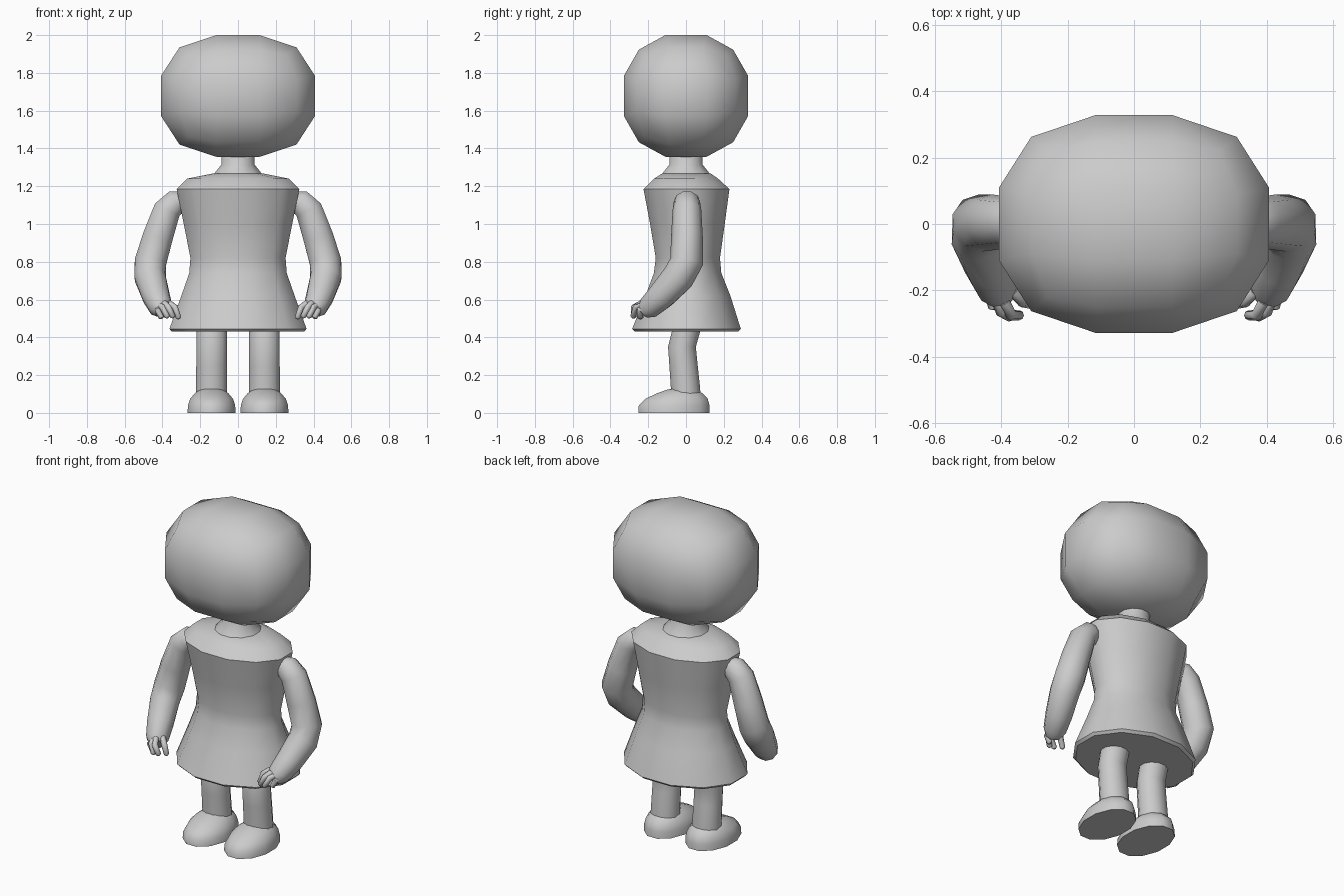
import bpy, bmesh, math
from mathutils import Vector

if "Cube" in bpy.data.objects:
    bpy.data.objects.remove(bpy.data.objects["Cube"])


def finish(name, bm, angle=50):
    bmesh.ops.recalc_face_normals(bm, faces=bm.faces)
    me = bpy.data.meshes.new(name)
    bm.to_mesh(me)
    bm.free()
    ob = bpy.data.objects.new(name, me)
    bpy.context.collection.objects.link(ob)
    bpy.ops.object.select_all(action='DESELECT')
    ob.select_set(True)
    bpy.context.view_layer.objects.active = ob
    bpy.ops.object.shade_smooth_by_angle(angle=math.radians(angle))
    return ob


def skin(bm, rings):
    """Bridge rings of points and cap both ends."""
    loops = [[bm.verts.new(p) for p in r] for r in rings]
    n = len(loops[0])
    for a, b in zip(loops, loops[1:]):
        for i in range(n):
            j = (i + 1) % n
            bm.faces.new((a[i], a[j], b[j], b[i]))
    bm.faces.new(loops[0][::-1])
    bm.faces.new(loops[-1])


def stack(rows, x=0, n=12):
    """Horizontal oval rings from rows of (z, half width, y min, y max)."""
    k = 1 / math.cos(math.pi / n)
    angs = [(i + .5) * 2 * math.pi / n for i in range(n)]
    return [[(x + rx * k * math.cos(a), (y0 + y1) / 2 + (y1 - y0) / 2 * k * math.sin(a), z)
             for a in angs] for z, rx, y0, y1 in rows]


def tube(path, n=10):
    """Round rings square to a path of (x, y, z, radius)."""
    pts = [Vector(p[:3]) for p in path]
    rings = []
    for i, p in enumerate(pts):
        t = (pts[min(i + 1, len(pts) - 1)] - pts[max(i - 1, 0)]).normalized()
        u = Vector((0, 1, 0))
        u = (u - t * u.dot(t)).normalized()
        v = t.cross(u)
        r = path[i][3]
        rings.append([p + r * (math.cos(a) * u + math.sin(a) * v)
                      for a in (k * 2 * math.pi / n for k in range(n))])
    return rings


def flip(rings, s):
    return [[(p[0] * s, p[1], p[2]) for p in r] for r in rings]


# head: cube cut in thirds, rounded into a wide ball
bm = bmesh.new()
bmesh.ops.create_cube(bm, size=2)
bmesh.ops.subdivide_edges(bm, edges=bm.edges[:], cuts=2, use_grid_fill=True)
for v in bm.verts:
    c = v.co.copy()
    d = c.normalized()
    ends = sum(abs(t) > .9 for t in c)
    k = 1.05 if abs(c.x) > .9 and ends > 1 else 1
    x = d.x * .45 if abs(c.x) > .9 else math.copysign(.115, c.x)
    v.co = (x, d.y * .363 * k, 1.678 + d.z * .356 * k)
finish("head", bm, 60)

# dress: flared skirt, waist, chest and sloped shoulders
bm = bmesh.new()
skin(bm, stack([(.43, .35, -.27, .275), (.445, .363, -.285, .29), (.62, .30, -.215, .235),
                (.74, .258, -.17, .187), (.82, .252, -.16, .18), (1.0, .287, -.19, .205),
                (1.185, .325, -.225, .23), (1.24, .27, -.17, .17), (1.268, .13, -.125, .13)]))
finish("dress", bm, 40)

# neck
bm = bmesh.new()
skin(bm, stack([(1.24, .14, -.14, .14), (1.268, .125, -.125, .125),
                (1.315, .087, -.087, .087), (1.42, .087, -.087, .087)]))
finish("neck", bm)

FINGERS = [((.435, -.21, .55), (.425, -.245, .545), (.405, -.245, .505)),
           ((.415, -.225, .57), (.40, -.265, .56), (.375, -.28, .51)),
           ((.39, -.235, .58), (.37, -.275, .56), (.345, -.275, .51)),
           ((.365, -.205, .58), (.335, -.235, .56), (.315, -.24, .505))]

for s, side in ((1, "left"), (-1, "right")):
    # arm bent forward at the elbow
    bm = bmesh.new()
    skin(bm, flip(tube([(.29, .005, 1.125, .05), (.33, .005, 1.115, .07), (.375, .005, 1.075, .076),
                        (.425, .005, .93, .084), (.463, .003, .80, .088), (.466, -.04, .72, .086),
                        (.435, -.13, .62, .076), (.41, -.195, .56, .064),
                        (.397, -.225, .54, .042)]), s))
    finish("arm_" + side, bm)
    # fingers
    bm = bmesh.new()
    for f in FINGERS:
        tip = Vector(f[2]) + (Vector(f[2]) - Vector(f[1])) * .15
        skin(bm, flip(tube([(*f[0], .017), (*f[1], .017), (*f[2], .015), (*tip, .006)], 8), s))
    finish("fingers_" + side, bm)
    # leg with a slight knee bend
    bm = bmesh.new()
    skin(bm, flip(stack([(.06, .082, -.078, .078), (.13, .082, -.08, .075), (.25, .081, -.088, .062),
                         (.35, .081, -.095, .052), (.43, .081, -.075, .075),
                         (.50, .081, -.06, .09)], x=.14), s))
    finish("leg_" + side, bm)
    # rounded shoe with a flat sole
    bm = bmesh.new()
    skin(bm, flip(stack([(0, .127, -.252, .125), (.04, .125, -.25, .124), (.075, .113, -.215, .115),
                         (.105, .088, -.15, .085), (.123, .06, -.10, .05),
                         (.13, .035, -.07, .01)], x=.14), s))
    finish("shoe_" + side, bm)
